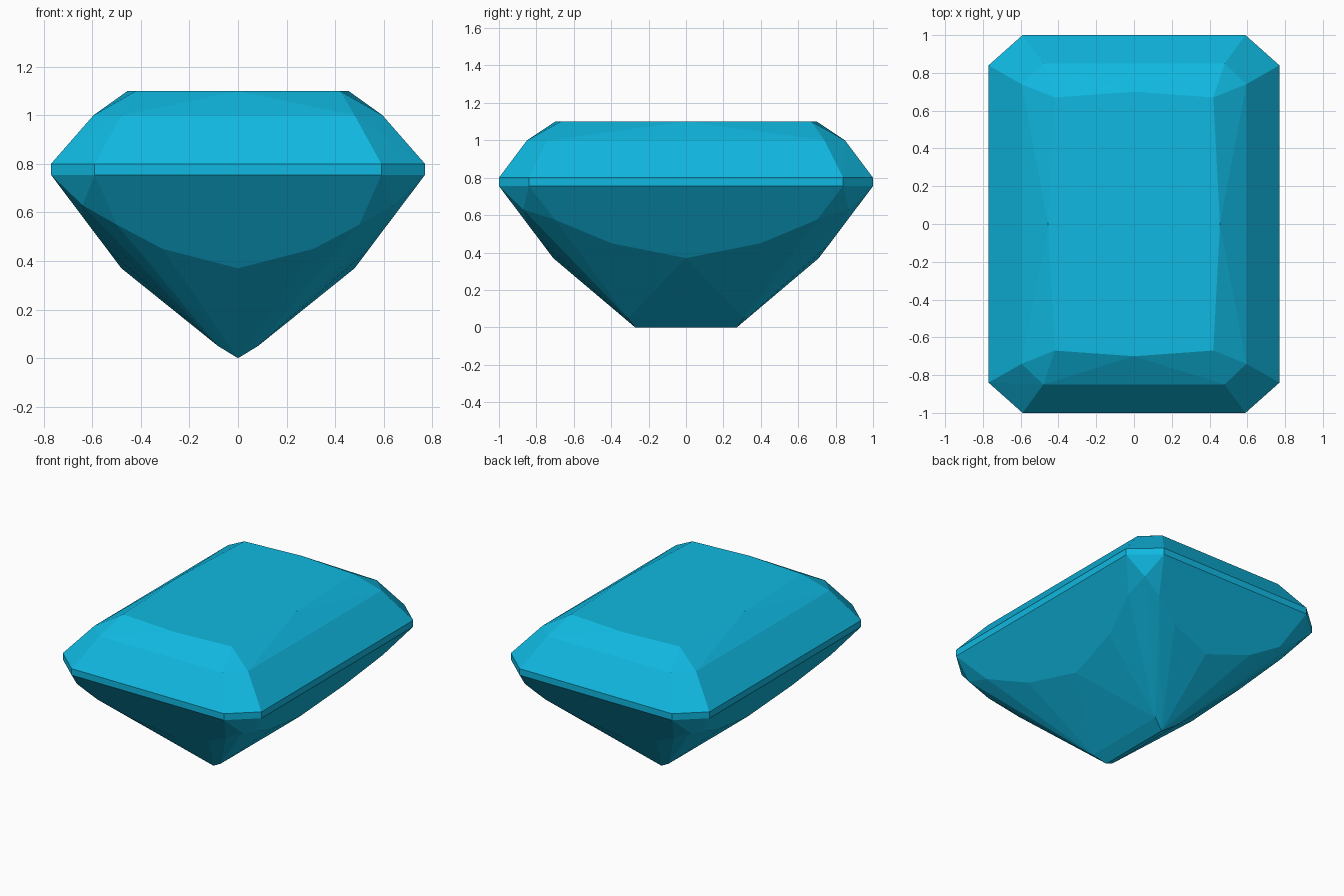
import bpy, bmesh

if "Cube" in bpy.data.objects:
    bpy.data.objects.remove(bpy.data.objects["Cube"])

# Gem: one quadrant of facet corners, mirrored four ways and wrapped in a hull
quadrant = [
    # flat table
    (0.42, 0.67, 1.10), (0, 0.70, 1.10), (0.455, 0, 1.10),
    # crown shoulder
    (0.595, 0.74, 1.00), (0.48, 0.85, 1.00),
    # girdle band
    (0.77, 0.84, 0.80), (0.59, 1.0, 0.80),
    (0.77, 0.84, 0.755), (0.59, 1.0, 0.755),
    # pavilion facet corners
    (0.64, 0.87, 0.63), (0.50, 0.845, 0.55), (0.634, 0.70, 0.575),
    (0.31, 0.77, 0.45), (0.54, 0.40, 0.45),
    (0, 0.71, 0.37), (0.48, 0, 0.37),
    # keel
    (0.082, 0.31, 0.05), (0, 0.272, 0),
]
points = {(sx * x if x else 0, sy * y if y else 0, z)
          for x, y, z in quadrant for sx in (1, -1) for sy in (1, -1)}

bm = bmesh.new()
verts = [bm.verts.new(p) for p in sorted(points)]
hull = bmesh.ops.convex_hull(bm, input=verts)
loose = [v for v in bm.verts if not v.link_faces]
bmesh.ops.delete(bm, geom=loose, context='VERTS')
# Merge coplanar triangles into clean facets
bmesh.ops.dissolve_limit(bm, angle_limit=0.02, verts=bm.verts[:], edges=bm.edges[:])
bmesh.ops.recalc_face_normals(bm, faces=bm.faces[:])

mesh = bpy.data.meshes.new("gemstone")
bm.to_mesh(mesh)
bm.free()
gem = bpy.data.objects.new("gemstone", mesh)
bpy.context.collection.objects.link(gem)

# Cyan gem colour
mat = bpy.data.materials.new("cyan_gem")
mat.diffuse_color = (0.005, 0.48, 0.75, 1)
mat.use_nodes = True
mat.node_tree.nodes["Principled BSDF"].inputs["Base Color"].default_value = mat.diffuse_color
mesh.materials.append(mat)
